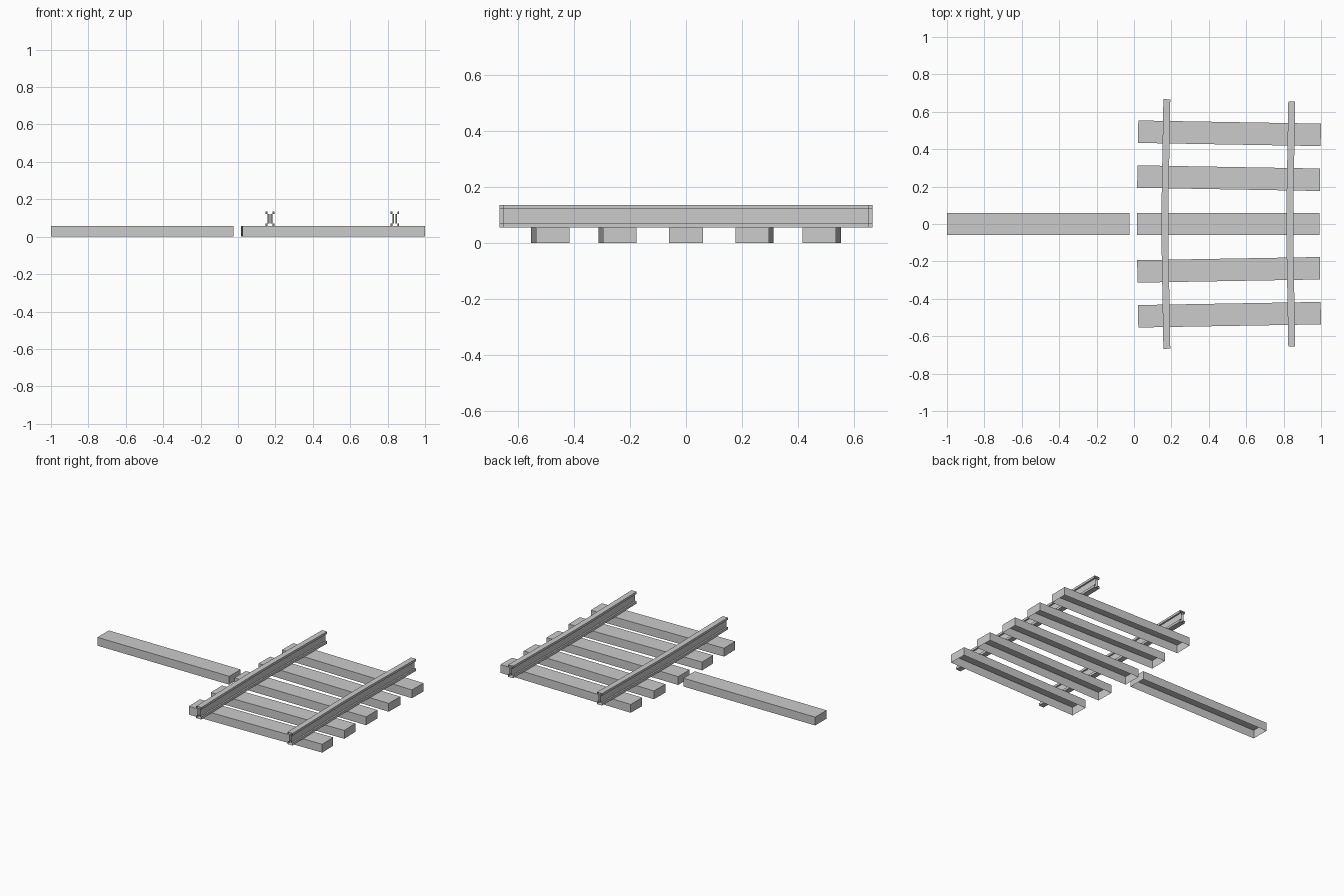
import bpy, math

if "Cube" in bpy.data.objects:
    bpy.data.objects.remove(bpy.data.objects["Cube"])

L, W, H = 0.977, 0.12, 0.056      # sleeper size
ANG = math.radians(1.0)           # bend of the outer track segments
KINK = 0.12                       # y where the rails bend
CX = 0.504                        # track centre line
GAUGE = 0.334                     # half distance between rails


def make_object(name, verts, faces):
    mesh = bpy.data.meshes.new(name)
    mesh.from_pydata(verts, [], faces)
    mesh.update()
    ob = bpy.data.objects.new(name, mesh)
    bpy.context.collection.objects.link(ob)
    return ob


def sleeper(name, x, y, rot=0.0):
    # box with an open underside
    a, b = L / 2, W / 2
    ring = [(-a, -b), (a, -b), (a, b), (-a, b)]
    verts = [(px, py, z) for z in (0, H) for px, py in ring]
    faces = [(i, (i + 1) % 4, (i + 1) % 4 + 4, i + 4) for i in range(4)]
    faces.append((4, 5, 6, 7))
    ob = make_object(name, verts, faces)
    ob.location = (x, y, 0)
    ob.rotation_euler.z = rot


def bend(y):
    # sideways shift of the track at y
    return max(0.0, abs(y) - KINK) * math.tan(ANG)


# Rail cross-section: foot, web, head
half = [(0.0185, H), (0.0185, 0.072), (0.008, 0.072),
        (0.008, 0.121), (0.0185, 0.121), (0.0185, 0.136)]
profile = half + [(-x, z) for x, z in reversed(half)]


def rail(name, offset, half_len):
    # open-ended profile swept through the bent path
    n = len(profile)
    verts = []
    for y in (-half_len, -KINK, KINK, half_len):
        tilt = math.copysign(math.tan(ANG), y) if abs(y) > KINK else 0
        for px, pz in profile:
            verts.append((0.5 + offset + bend(y) + px, y - px * tilt, pz))
    faces = [(s * n + i, (s + 1) * n + i, (s + 1) * n + (i + 1) % n, s * n + (i + 1) % n)
             for s in range(3) for i in range(n)]
    make_object(name, verts, faces)


# Track sleepers, fanned slightly along the bend
for i, y in enumerate((-0.485, -0.245, 0, 0.245, 0.485)):
    rot = 0 if y == 0 else -math.copysign(ANG, y)
    sleeper(f"sleeper_{i + 1}", CX + bend(y), y, rot)

# Loose sleeper beside the track
sleeper("loose_sleeper", -1 + L / 2, 0)

# Rails
rail("outer_rail", -GAUGE, 0.667)
rail("inner_rail", GAUGE, 0.655)
